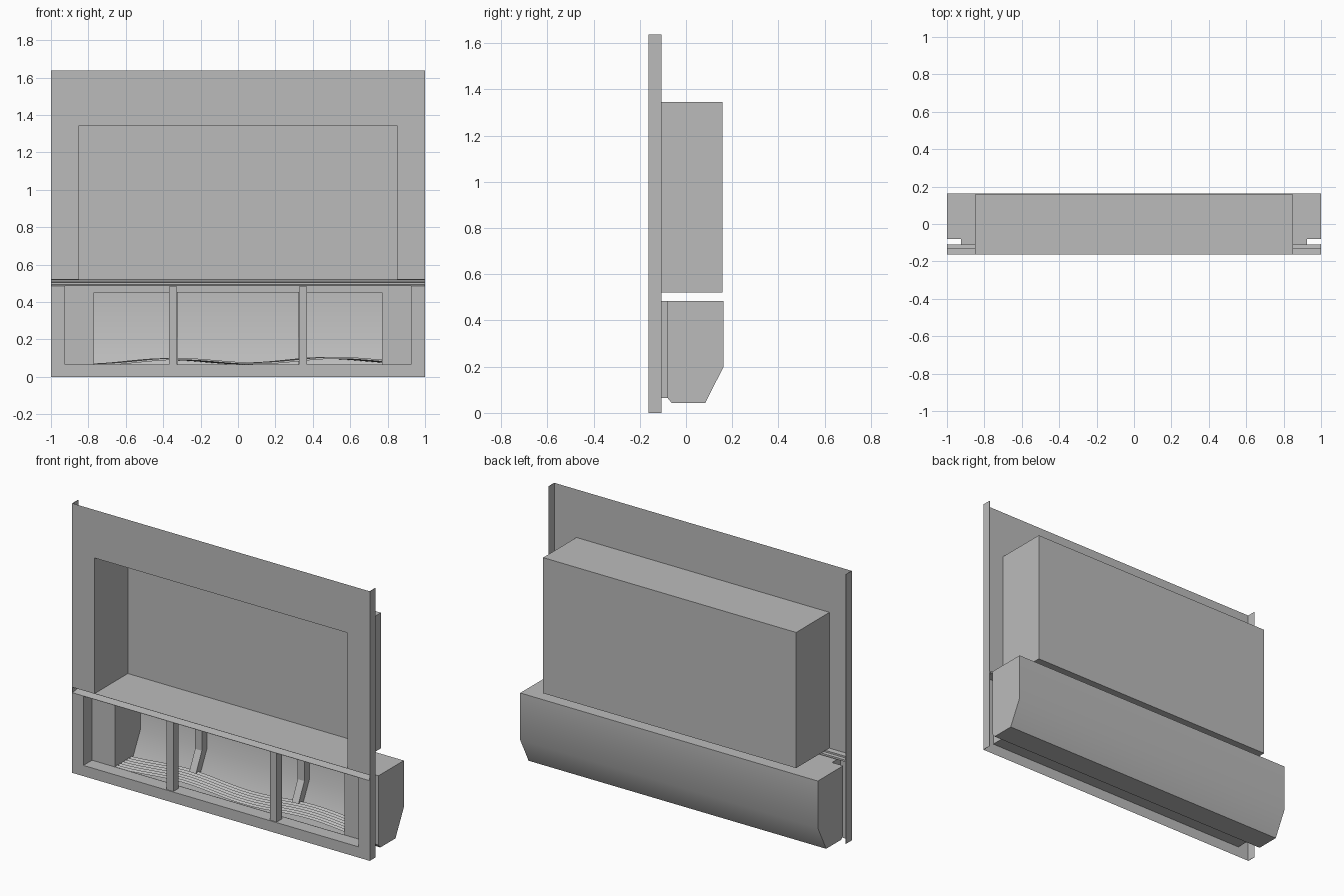
import bpy, bmesh, math

cube = bpy.data.objects.get("Cube")
if cube:
    bpy.data.objects.remove(cube, do_unlink=True)

grey = bpy.data.materials.new("plain_grey")
grey.use_nodes = True
tone = (0.5, 0.5, 0.5, 1)
grey.diffuse_color = tone
grey.node_tree.nodes["Principled BSDF"].inputs["Base Color"].default_value = tone

FRONT, PLATE, BACK = -0.163, -0.08, 0.163
TOP, NECK_W, NECK_Z = 0.485, 0.925, 0.065


def finish(name, bm, smooth=False):
    me = bpy.data.meshes.new(name)
    bm.to_mesh(me)
    bm.free()
    ob = bpy.data.objects.new(name, me)
    bpy.context.collection.objects.link(ob)
    me.materials.append(grey)
    if smooth:
        bpy.ops.object.select_all(action="DESELECT")
        ob.select_set(True)
        bpy.context.view_layer.objects.active = ob
        bpy.ops.object.shade_smooth_by_angle(angle=math.radians(35))
    return ob


def sweep(name, profile, x0, x1, closed=False, caps=False, smooth=False):
    """Sheet made by running a (y, z) profile along x."""
    bm = bmesh.new()
    a = [bm.verts.new((x0, y, z)) for y, z in profile]
    b = [bm.verts.new((x1, y, z)) for y, z in profile]
    n = len(profile)
    for i in range(n if closed else n - 1):
        j = (i + 1) % n
        bm.faces.new((a[i], a[j], b[j], b[i]))
    if caps:
        bm.faces.new(a[::-1])
        bm.faces.new(b)
    bmesh.ops.recalc_face_normals(bm, faces=bm.faces)
    return finish(name, bm, smooth)


def framed(name, y, outer, hole):
    """Flat upright sheet with a rectangular opening; rects are (half width, z0, z1)."""
    bm = bmesh.new()
    rings = [[bm.verts.new((sx * w, y, z)) for sx, z in ((-1, z0), (1, z0), (1, z1), (-1, z1))]
             for w, z0, z1 in (outer, hole)]
    for i in range(4):
        j = (i + 1) % 4
        if (rings[0][i].co - rings[1][i].co).length > 0 and outer != hole:
            face = (rings[0][i], rings[0][j], rings[1][j], rings[1][i])
            bm.faces.new(face)
    return finish(name, bm)


def tube(name, w, z0, z1, y0, y1, back=False):
    """Rectangular sleeve running from y0 to y1, optionally closed at the back."""
    bm = bmesh.new()
    corners = ((-w, z0), (w, z0), (w, z1), (-w, z1))
    a = [bm.verts.new((x, y0, z)) for x, z in corners]
    b = [bm.verts.new((x, y1, z)) for x, z in corners]
    for i in range(4):
        j = (i + 1) % 4
        bm.faces.new((a[i], a[j], b[j], b[i]))
    if back:
        bm.faces.new(b)
    bmesh.ops.recalc_face_normals(bm, faces=bm.faces)
    return finish(name, bm)


# Front panel in two parts, split by the groove
framed("upper_front_panel", FRONT, (1, 0.52, 1.637), (0.85, 0.521, 1.345))
framed("lower_front_panel", FRONT, (1, 0, 0.487), (NECK_W, NECK_Z, TOP))
for side, label in ((-1, "right"), (1, "left")):
    sweep(label + "_flange", [(FRONT, 0), (-0.107, 0), (-0.107, 1.637), (FRONT, 1.637)],
          side * 0.998, side, closed=True, caps=True)

# Horizontal shadow groove between the panels
sweep("groove", [(FRONT, 0.52), (-0.13, 0.518), (-0.13, 0.508), (-0.11, 0.506),
                 (-0.11, 0.495), (FRONT, 0.487)], -1, 1)

# Upper niche
tube("upper_niche", 0.85, 0.521, 1.345, FRONT, 0.157, back=True)

# Lower box: neck, front plate with its opening, and chamfered body
tube("lower_neck", NECK_W, NECK_Z, TOP, FRONT, PLATE)
framed("lower_box_plate", PLATE, (1, NECK_Z, TOP), (0.77, NECK_Z + 0.001, 0.45))
body = [(PLATE, TOP), (BACK, TOP), (BACK, 0.2), (0.083, 0.043), (-0.062, 0.043), (PLATE, NECK_Z)]
sweep("lower_box_body", body, -1, 1, smooth=True)
for side, label in ((-1, "right"), (1, "left")):
    bm = bmesh.new()
    bm.faces.new([bm.verts.new((side, y, z)) for y, z in body])
    finish(label + "_box_end", bm)
    bm = bmesh.new()
    bm.faces.new([bm.verts.new((side * 0.77, y, z)) for y, z in body])
    finish(label + "_inner_wall", bm)

# Front posts and matching ribs on the back wall
rib = [(BACK - 0.003, TOP - 0.003), (BACK - 0.003, 0.2), (0.085, 0.05),
       (0.035, 0.05), (0.113, 0.21), (0.113, TOP - 0.003)]
post = [(-0.157, NECK_Z), (-0.107, NECK_Z), (-0.107, TOP - 0.001), (-0.157, TOP - 0.001)]
for side, label in ((-1, "right"), (1, "left")):
    sweep(label + "_post", post, side * 0.325, side * 0.37, closed=True, caps=True)
    sweep(label + "_rib", rib, side * 0.322, side * 0.367, closed=True, caps=True)

# Rippled bed on the floor of the lower box
bm = bmesh.new()
nx, ny = 48, 12
rows = []
for j in range(ny + 1):
    y = PLATE + 0.003 + j / ny * 0.165
    row = []
    for i in range(nx + 1):
        x = -0.77 + 1.54 * i / nx
        wave = 0.013 * math.sin(7.4 * x + 4.2 + 3 * y) + 0.007 * x
        ridge = 0.005 if j % 2 else -0.005
        row.append(bm.verts.new((x, y, 0.085 + wave + ridge)))
    rows.append(row)
for r, s in zip(rows, rows[1:]):
    for i in range(nx):
        bm.faces.new((r[i], r[i + 1], s[i + 1], s[i]))
finish("rippled_bed", bm)
